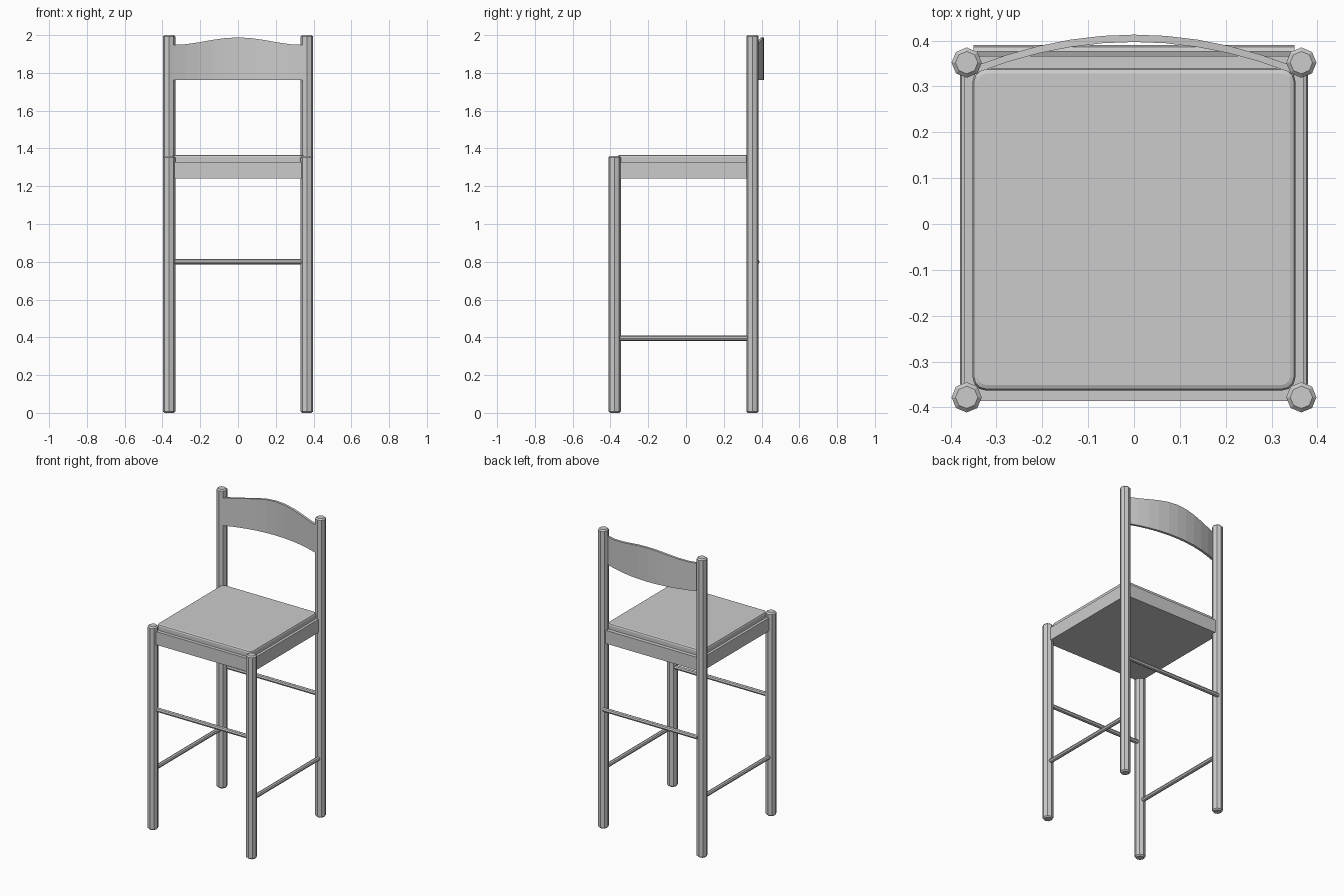
import bpy, bmesh, math
from mathutils import Matrix

if "Cube" in bpy.data.objects:
    bpy.data.objects.remove(bpy.data.objects["Cube"])


def finish(name, bm):
    bmesh.ops.recalc_face_normals(bm, faces=bm.faces)
    mesh = bpy.data.meshes.new(name)
    bm.to_mesh(mesh)
    bm.free()
    ob = bpy.data.objects.new(name, mesh)
    bpy.context.collection.objects.link(ob)
    return ob


def rod(name, center, radius, length, axis='Z', bevel=0):
    bm = bmesh.new()
    bmesh.ops.create_cone(bm, cap_ends=True, segments=8, radius1=radius,
                          radius2=radius, depth=length)
    if bevel:
        caps = [e for e in bm.edges if abs(e.verts[0].co.z - e.verts[1].co.z) < 1e-5]
        bmesh.ops.bevel(bm, geom=caps, offset=bevel, segments=1, affect='EDGES')
    turn = {'X': Matrix.Rotation(math.pi / 2, 4, 'Y'),
            'Y': Matrix.Rotation(math.pi / 2, 4, 'X'),
            'Z': Matrix.Identity(4)}[axis]
    bm.transform(Matrix.Translation(center) @ turn)
    return finish(name, bm)


def box(name, lo, hi):
    bm = bmesh.new()
    bmesh.ops.create_cube(bm, size=1)
    for v in bm.verts:
        v.co = [lo[i] if v.co[i] < 0 else hi[i] for i in range(3)]
    return bm


# Legs and side stretchers
for side, s in (("left", -1), ("right", 1)):
    rod(f"front_leg_{side}", (s * 0.365, -0.378, 0.68), 0.033, 1.36, bevel=0.008)
    rod(f"back_leg_{side}", (s * 0.365, 0.352, 1.0), 0.033, 2.0, bevel=0.008)
    rod(f"side_stretcher_{side}", (s * 0.366, -0.01, 0.395), 0.014, 0.68, 'Y')

# Front and back stretchers
rod("front_stretcher", (0, -0.372, 0.8), 0.014, 0.70, 'X')
rod("back_stretcher", (0, 0.376, 0.8), 0.014, 0.70, 'X')

# Seat frame
finish("seat_frame", box("seat_frame", (-0.37, -0.386, 1.24), (0.37, 0.366, 1.328)))

# Cushion with rounded corners and a soft top rim
bm = box("seat", (-0.352, -0.363, 1.32), (0.352, 0.34, 1.366))
upright = [e for e in bm.edges if abs(e.verts[0].co.z - e.verts[1].co.z) > 0.01]
bmesh.ops.bevel(bm, geom=upright, offset=0.028, segments=3, profile=0.5, affect='EDGES')
rim = [e for e in bm.edges if all(v.co.z > 1.36 for v in e.verts)]
bmesh.ops.bevel(bm, geom=rim, offset=0.012, segments=2, profile=0.5, affect='EDGES')
finish("seat", bm)

# Backrest: board bowed backwards with an arched top
bm = bmesh.new()
rings = []
N = 10
for i in range(N + 1):
    t = -1 + 2 * i / N
    x, y = 0.345 * t, 0.413 - 0.068 * t * t
    top = 1.948 + 0.02 * (1 + math.cos(math.pi * t))
    rings.append([bm.verts.new(p) for p in
                  ((x, y - 0.016, 1.762), (x, y, 1.762), (x, y, top), (x, y - 0.016, top))])
for a, b in zip(rings, rings[1:]):
    for k in range(4):
        bm.faces.new((a[k], a[(k + 1) % 4], b[(k + 1) % 4], b[k]))
bm.faces.new(rings[0])
bm.faces.new(rings[-1])
finish("backrest", bm)
